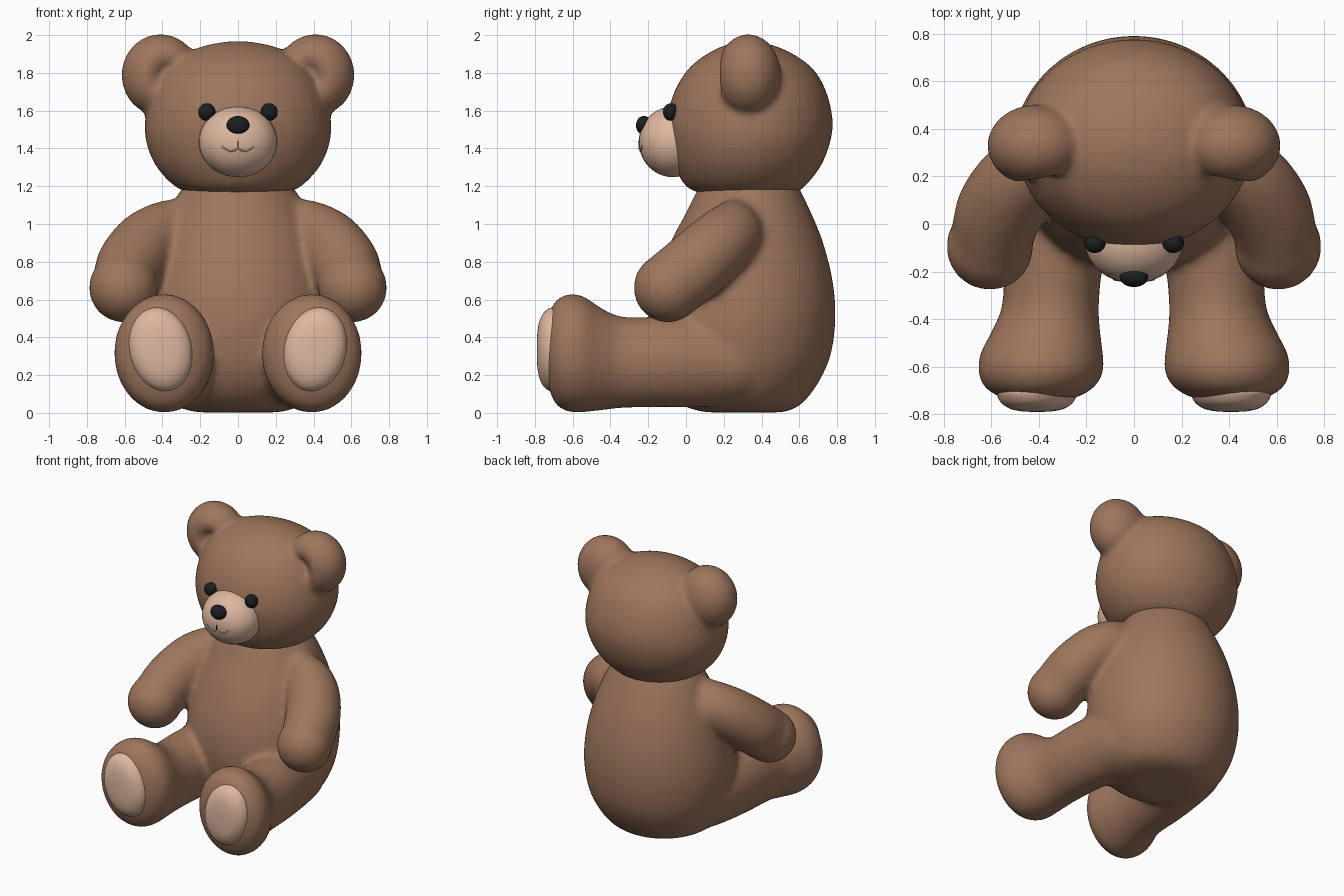
import bpy, bmesh, math
from mathutils import Vector, Matrix

if "Cube" in bpy.data.objects:
    bpy.data.objects.remove(bpy.data.objects["Cube"])

X, Y, Z = Vector((1, 0, 0)), Vector((0, 1, 0)), Vector((0, 0, 1))


def material(name, rgb):
    m = bpy.data.materials.new(name)
    m.diffuse_color = (*rgb, 1)
    m.use_nodes = True
    m.node_tree.nodes["Principled BSDF"].inputs["Base Color"].default_value = m.diffuse_color
    return m


BROWN = material("brown fur", (0.34, 0.18, 0.108))
TAN = material("tan felt", (0.73, 0.48, 0.35))
BLACK = material("black plastic", (0.012, 0.013, 0.014))


def loft(bm, rows, u, v, steps=4, n=40):
    """Smooth skin through elliptical rows (x, y, z, radius_u, radius_v)."""
    fine = []
    for i in range(len(rows) - 1):
        p = [rows[max(i - 1, 0)], rows[i], rows[i + 1], rows[min(i + 2, len(rows) - 1)]]
        for s in range(steps):
            t = s / steps
            fine.append([0.5 * (2 * b + (c - a) * t + (2 * a - 5 * b + 4 * c - d) * t * t
                                + (3 * b - a - 3 * c + d) * t ** 3) for a, b, c, d in zip(*p)])
    fine.append(rows[-1])
    rings = []
    for x, y, z, ru, rv in fine:
        rings.append([bm.verts.new(Vector((x, y, z)) + u * ru * math.cos(2 * math.pi * k / n)
                                   + v * rv * math.sin(2 * math.pi * k / n)) for k in range(n)])
    for r, q in zip(rings, rings[1:]):
        for k in range(n):
            bm.faces.new((r[k], r[(k + 1) % n], q[(k + 1) % n], q[k]))
    bm.faces.new(rings[0])
    bm.faces.new(rings[-1])


def ball(bm, centre, radii):
    mat = Matrix.Translation(centre) @ Matrix.Diagonal((*radii, 1))
    return bmesh.ops.create_uvsphere(bm, u_segments=32, v_segments=20, radius=1, matrix=mat)["verts"]


def finish(bm, name, mat, voxel=None, smooth=5):
    bmesh.ops.recalc_face_normals(bm, faces=bm.faces)
    me = bpy.data.meshes.new(name)
    bm.to_mesh(me)
    bm.free()
    ob = bpy.data.objects.new(name, me)
    bpy.context.collection.objects.link(ob)
    me.materials.append(mat)
    if voxel:  # fuse overlapping parts into one soft skin
        r = ob.modifiers.new("fuse", 'REMESH')
        r.mode, r.voxel_size, r.use_smooth_shade = 'VOXEL', voxel, True
        s = ob.modifiers.new("soften", 'SMOOTH')
        s.factor, s.iterations = 0.5, smooth
        bpy.context.view_layer.objects.active = ob
        for m in ("fuse", "soften"):
            bpy.ops.object.modifier_apply(modifier=m)
    ob.data.shade_smooth()
    return ob


def stack(table):
    """Rows (z, front y, back y, half width) to loft rows."""
    return [(0, (f + b) / 2, z, w, (b - f) / 2) for z, f, b, w in table]


# Torso, legs and arms fused together
bm = bmesh.new()
loft(bm, stack([(0.003, 0.1, 0.52, 0.22), (0.045, -0.03, 0.61, 0.35), (0.15, -0.13, 0.695, 0.44),
                (0.3, -0.185, 0.765, 0.495), (0.5, -0.2, 0.792, 0.515), (0.7, -0.165, 0.777, 0.49),
                (0.9, -0.085, 0.727, 0.435), (1.05, -0.005, 0.667, 0.375), (1.17, 0.055, 0.61, 0.31),
                (1.24, 0.1, 0.57, 0.25)]), X, Y)
for s in (-1, 1):
    loft(bm, [(s * x, y, z, a, b) for y, x, z, a, b in
              [(0.45, 0.25, 0.27, 0.16, 0.16), (0.3, 0.28, 0.27, 0.215, 0.22), (0.1, 0.305, 0.273, 0.222, 0.243),
               (-0.1, 0.335, 0.272, 0.212, 0.242), (-0.33, 0.35, 0.267, 0.203, 0.241),
               (-0.45, 0.37, 0.285, 0.228, 0.272), (-0.54, 0.388, 0.31, 0.257, 0.307),
               (-0.62, 0.392, 0.317, 0.264, 0.313), (-0.69, 0.398, 0.32, 0.228, 0.274),
               (-0.735, 0.4, 0.33, 0.15, 0.18)]], X, Z)
    d = Vector((s * 0.3, -0.42, -0.37)).normalized()
    u = d.cross(Z).normalized()
    arm = [(0.16, 0.34, 1.03, 0.125), (0.27, 0.315, 1.02, 0.14), (0.375, 0.275, 0.98, 0.16),
           (0.485, 0.18, 0.895, 0.178), (0.575, 0.035, 0.765, 0.186), (0.606, -0.095, 0.662, 0.182)]
    loft(bm, [(s * x, y, z, r, r) for x, y, z, r in arm], u, d.cross(u))
    ball(bm, (s * 0.606, -0.095, 0.662), (0.184, 0.184, 0.184))
finish(bm, "body", BROWN, 0.02, 12)

# Head with cupped round ears
bm = bmesh.new()
loft(bm, stack([(1.165, 0.07, 0.58, 0.25), (1.2, 0.0, 0.63, 0.335), (1.3, -0.06, 0.71, 0.43),
                (1.42, -0.093, 0.76, 0.483), (1.54, -0.102, 0.777, 0.493), (1.68, -0.07, 0.75, 0.465),
                (1.8, -0.005, 0.69, 0.405), (1.88, 0.08, 0.6, 0.32), (1.94, 0.19, 0.48, 0.19),
                (1.967, 0.3, 0.37, 0.05)]), X, Y)
for s in (-1, 1):
    for v in ball(bm, (s * 0.41, 0.33, 1.788), (0.207, 0.172, 0.217)):
        if v.co.y < 0.33:
            r2 = (abs(v.co.x) - 0.37) ** 2 + (v.co.z - 1.785) ** 2
            v.co.y += 0.1 * math.exp(-r2 / 0.005)
finish(bm, "head", BROWN, 0.018, 6)

# Muzzle
MC, MR = Vector((0, -0.07, 1.435)), Vector((0.208, 0.18, 0.187))
bm = bmesh.new()
ball(bm, MC, MR)
finish(bm, "muzzle", TAN)

# Nose and eyes
bm = bmesh.new()
ball(bm, (0, -0.223, 1.522), (0.06, 0.042, 0.05))
finish(bm, "nose", BLACK)
for s, side in ((-1, "left"), (1, "right")):
    bm = bmesh.new()
    ball(bm, (s * 0.165, -0.08, 1.593), (0.045, 0.042, 0.046))
    finish(bm, side + "_eye", BLACK)


# Mouth seams laid on the muzzle surface
def seam(name, points, radius, mat):
    cu = bpy.data.curves.new(name, 'CURVE')
    cu.dimensions, cu.bevel_depth, cu.bevel_resolution = '3D', radius, 2
    sp = cu.splines.new('POLY')
    sp.points.add(len(points) - 1)
    for p, (x, z) in zip(sp.points, points):
        k = 1 - (x / MR.x) ** 2 - ((z - MC.z) / MR.z) ** 2
        p.co = (x, MC.y - MR.y * math.sqrt(k), z, 1)
    cu.materials.append(mat)
    bpy.context.collection.objects.link(bpy.data.objects.new(name, cu))


seam("mouth_line", [(0, 1.44), (0, 1.42), (0, 1.4)], 0.003, BLACK)
seam("lips", [(0.085 * t / 8, 1.4 - 0.02 * math.sin(math.pi * abs(t) / 8) + 0.012 * abs(t) / 8)
              for t in range(-8, 9)], 0.004, TAN)

# Domed foot pads, leaning outward
a = math.radians(12)
for s, side in ((-1, "left"), (1, "right")):
    bm = bmesh.new()
    u = Vector((math.cos(a), 0, -s * math.sin(a)))
    v = Vector((s * math.sin(a), 0, math.cos(a)))
    loft(bm, [(s * 0.408, y, 0.335, 0.167 * k, 0.224 * k) for y, k in
              [(-0.66, 0.9), (-0.7, 1), (-0.725, 0.98), (-0.755, 0.87), (-0.778, 0.65), (-0.788, 0.35),
               (-0.79, 0.04)]], u, v)
    finish(bm, side + "_foot_pad", TAN)
